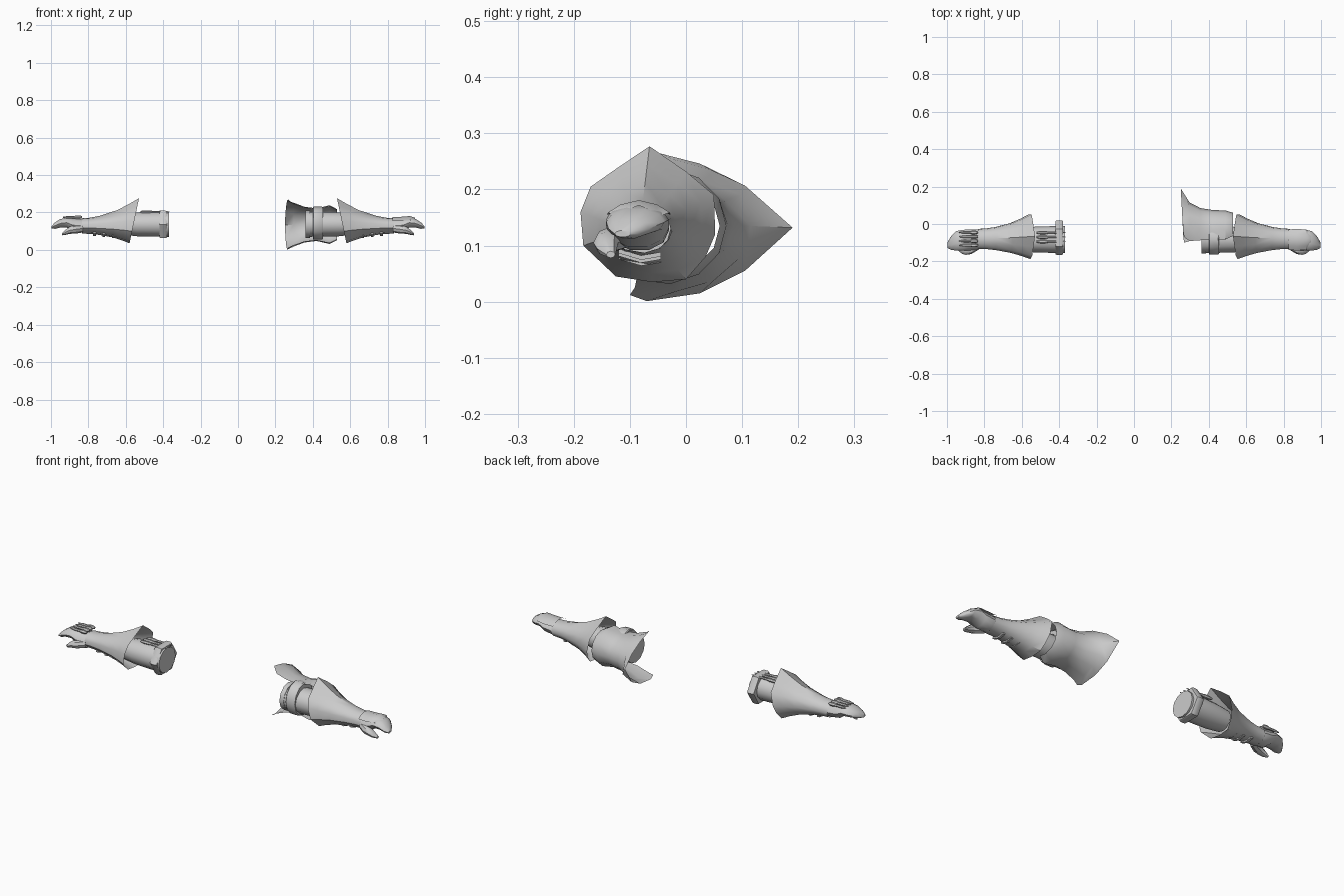
import bpy, bmesh, math

cube = bpy.data.objects.get("Cube")
if cube:
    bpy.data.objects.remove(cube, do_unlink=True)

grey = bpy.data.materials.new("plain_grey")
grey.use_nodes = True
grey.diffuse_color = (0.6, 0.6, 0.6, 1)
grey.node_tree.nodes["Principled BSDF"].inputs["Base Color"].default_value = (0.6, 0.6, 0.6, 1)


def loft(name, rings, side=1, closed=True, caps=True, angle=40):
    """Skin a list of point rings; side=-1 mirrors the part across x."""
    bm = bmesh.new()
    rows = [[bm.verts.new((side * x, y, z)) for x, y, z in r] for r in rings]
    n = len(rows[0])
    for a, b in zip(rows, rows[1:]):
        for i in range(n if closed else n - 1):
            j = (i + 1) % n
            bm.faces.new((a[i], a[j], b[j], b[i]))
    if caps:
        bm.faces.new(rows[0])
        bm.faces.new(rows[-1])
    bmesh.ops.recalc_face_normals(bm, faces=bm.faces)
    mesh = bpy.data.meshes.new(name)
    bm.to_mesh(mesh)
    bm.free()
    mesh.materials.append(grey)
    ob = bpy.data.objects.new(name, mesh)
    bpy.context.collection.objects.link(ob)
    bpy.ops.object.select_all(action='DESELECT')
    ob.select_set(True)
    bpy.context.view_layer.objects.active = ob
    bpy.ops.object.shade_smooth_by_angle(angle=math.radians(angle))
    return ob


def oval(x, cy, cz, ry, rz, n=10, start=0.0, sweep=2 * math.pi):
    """Ring of points round the x axis."""
    return [(x, cy + ry * math.cos(start + sweep * i / n),
             cz + rz * math.sin(start + sweep * i / n)) for i in range(n)]


def rod(name, side, x0, x1, y, z, r):
    """Small claw rod with a knuckle and a pointed end."""
    steps = [(0, .6), (.12, 1), (.3, 1), (.4, .65), (.75, .7), (1, .2)]
    loft(name, [oval(x0 + (x1 - x0) * t, y, z, r * s, r * s, 6) for t, s in steps], side)


# Flared cuff edge of the sleeve
CUFF = [(.052, .12), (.05, .19), (0, .232), (-.065, .277), (-.12, .24), (-.17, .205),
        (-.188, .16), (-.183, .1), (-.125, .045), (-.06, .035), (0, .04), (.035, .08)]


def sleeve_ring(x, k):
    pts = []
    for y, z in CUFF:
        a = math.atan2(z - .13, y + .07)
        wy, wz = -.08 + .054 * math.cos(a), .128 + .041 * math.sin(a)
        pts.append((x - .21 * k * (z - .13), wy + (y - wy) * k, wz + (z - wz) * k))
    return pts


for side, tag in ((1, "left"), (-1, "right")):
    # Forearm sleeve
    loft(tag + "_sleeve", [sleeve_ring(x, k) for x, k in
         ((.835, 0), (.79, .03), (.74, .13), (.66, .4), (.605, .7), (.56, 1))],
         side, caps=False)
    # Mitten hand
    loft(tag + "_hand", [oval(*r) for r in (
        (.80, -.08, .128, .046, .035), (.84, -.083, .128, .053, .038),
        (.885, -.086, .133, .056, .037), (.915, -.087, .146, .056, .028),
        (.95, -.09, .142, .052, .024), (.978, -.102, .130, .036, .018),
        (.998, -.113, .121, .014, .006))], side)
    # Thumb
    loft(tag + "_thumb", [oval(*r, 8) for r in (
        (.83, -.115, .115, .022, .022), (.87, -.135, .11, .026, .023),
        (.90, -.143, .105, .022, .019), (.92, -.141, .095, .018, .014),
        (.94, -.134, .084, .008, .006))], side)
    # Straps under the sleeve
    for i, x in enumerate((.66, .71, .76)):
        drop = .064 + .105 * (x - .66)
        loft(f"{tag}_sleeve_strap_{i + 1}", [
            [(x, -.12, drop + .012), (x, -.08, drop), (x, -.045, drop + .006),
             (x, -.045, drop + .014), (x, -.08, drop + .008), (x, -.12, drop + .02)],
            [(x + .014, -.12, drop + .012), (x + .014, -.08, drop), (x + .014, -.045, drop + .006),
             (x + .014, -.045, drop + .014), (x + .014, -.08, drop + .008),
             (x + .014, -.12, drop + .02)]], side)
    # Upper arm
    loft(tag + "_upper_arm", [oval(x, -.083, .137, ry, rz, 12) for x, ry, rz in
         ((.37, .072, .067), (.45, .071, .066), (.54, .068, .064), (.62, .058, .055))], side)

# Plate on the back of the left hand
plate = [[(x, -.084 + w * t, z - .022 * t * t) for t in (-1, -.6, 0, .6, 1)]
         for x, w, z in ((.825, .055, .177), (.87, .057, .177), (.92, .055, .181), (.945, .03, .172))]
loft("left_hand_plate", plate, 1, closed=False, caps=False)

# Claw rods on the right hand and right upper arm
for i, y in enumerate((-.045, -.068, -.091, -.114)):
    rod(f"right_hand_claw_{i + 1}", -1, .835, .935, y, .176 - 2 * (y + .08) ** 2, .010)
for i, y in enumerate((-.046, -.07, -.094)):
    rod(f"right_arm_claw_{i + 1}", -1, .52, .365, y, .204, .009)

# Hexagonal end collar of the right arm
loft("right_arm_collar", [oval(x, -.073, .136, s * .093, s * .085, 6) for x, s in
     ((.38, .95), (.388, 1), (.412, 1), (.42, .95))], -1)

# Bands on the left arm
loft("left_arm_band", [oval(x, -.08, .143, .084 * s, .088 * s, 12) for x, s in
     ((.40, .95), (.404, 1), (.45, 1), (.455, .95))], 1)
loft("left_arm_end", [oval(x, -.08, .137, .077, .073, 12) for x in (.36, .385)], 1)

# Open shoulder guard wrapping the back of the left arm
RIM = [(-.1, .012), (-.07, .001), (.025, .015), (.105, .055), (.19, .132),
       (.105, .207), (.025, .246), (-.045, .264), (-.07, .27)]
guard = [[(.25 + .018 * abs(i - 4) / 4, y, z) for i, (y, z) in enumerate(RIM)]]
for x, cy, ry, rz in ((.297, -.035, .15, .118), (.355, -.04, .125, .096), (.42, -.04, .115, .088),
                      (.49, -.04, .112, .104), (.53, -.03, .09, .083)):
    lim = math.radians(112)
    guard.append(oval(x, cy, .135, ry, rz, 8, -lim, 2 * lim) +
                 [(x, cy + ry * math.cos(lim), .135 + rz * math.sin(lim))])
loft("left_shoulder_guard", guard, 1, closed=False, caps=False)
